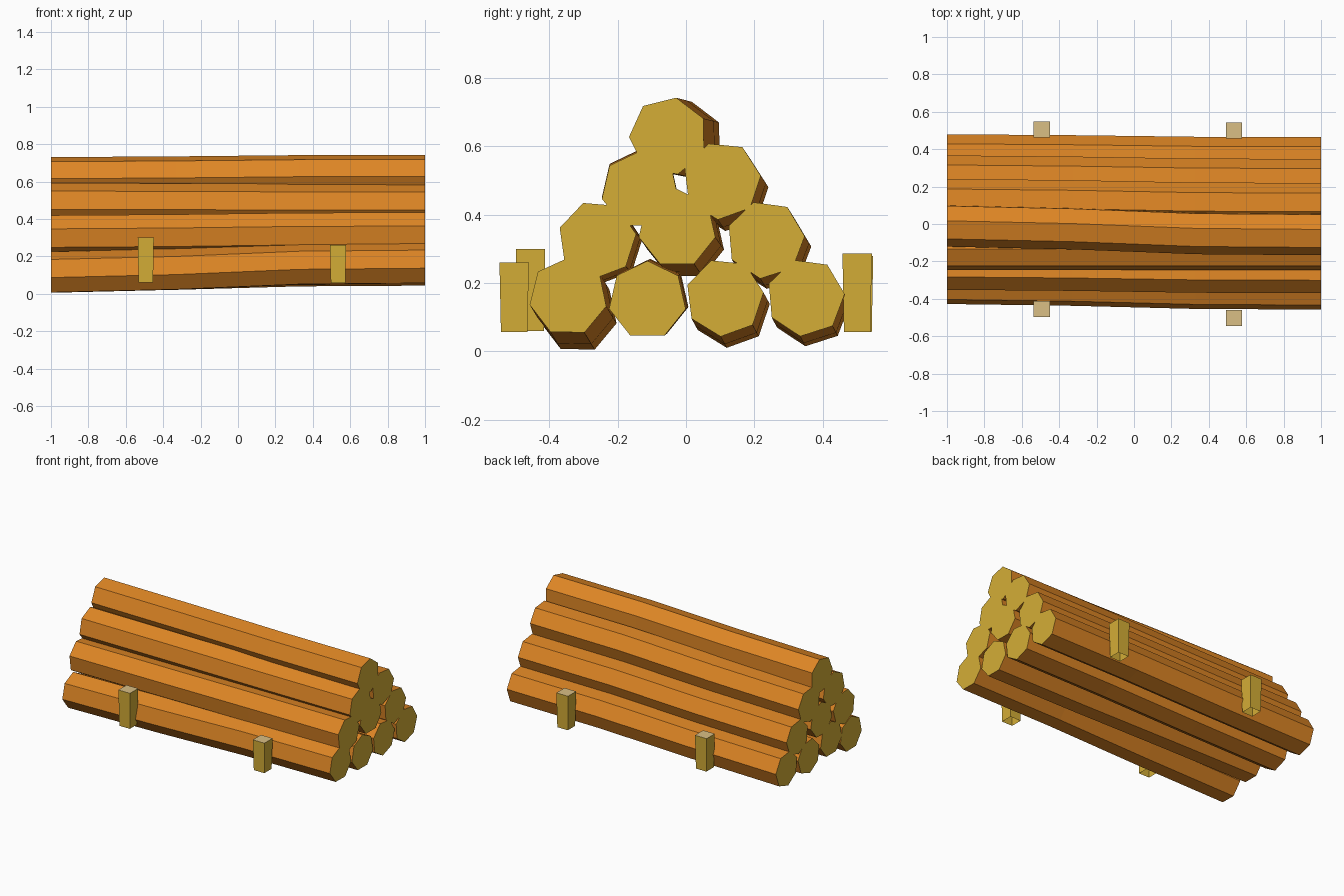
import bpy, bmesh, math

if "Cube" in bpy.data.objects:
    bpy.data.objects.remove(bpy.data.objects["Cube"])


def material(name, rgb):
    m = bpy.data.materials.new(name)
    m.diffuse_color = (*rgb, 1)
    m.use_nodes = True
    m.node_tree.nodes["Principled BSDF"].inputs["Base Color"].default_value = m.diffuse_color
    return m


BARK = material("orange bark", (0.73, 0.238, 0.018))
WOOD = material("yellow cut wood", (0.66, 0.42, 0.037))
TAN = material("pale tan", (0.70, 0.52, 0.235))


def finish(name, bm, mats):
    me = bpy.data.meshes.new(name)
    bm.to_mesh(me)
    bm.free()
    for m in mats:
        me.materials.append(m)
    ob = bpy.data.objects.new(name, me)
    bpy.context.collection.objects.link(ob)


# Slightly bent seven-sided log: four rings, drifting by (dy, dz) towards x = -1
def log(name, y, z, phase, dy, dz, r=0.115, n=7):
    bm = bmesh.new()
    rings = []
    for x, w in ((-1, 1), (-0.33, 0.68), (0.33, 0.12), (1, 0)):
        ring = []
        for i in range(n):
            a = math.radians(phase) + math.tau * i / n
            ring.append(bm.verts.new((x, y + dy * w + r * math.cos(a),
                                      z + dz * w + r * math.sin(a))))
        rings.append(ring)
    for a, b in zip(rings, rings[1:]):
        for i in range(n):
            j = (i + 1) % n
            bm.faces.new((a[i], a[j], b[j], b[i]))
    for ring in (rings[0], rings[-1]):
        bm.faces.new(ring).material_index = 1
    bmesh.ops.recalc_face_normals(bm, faces=bm.faces)
    finish(name, bm, [BARK, WOOD])


# Stake: tapered post, open underneath, pale top
def stake(name, x, y, z0, z1, half=0.043):
    bm = bmesh.new()
    bmesh.ops.create_cube(bm, size=2)
    for v in bm.verts:
        top = v.co.z > 0
        h = half if top else half * 0.9
        v.co = (x + v.co.x * h, y + v.co.y * h, z1 if top else z0)
    bm.normal_update()
    bmesh.ops.delete(bm, geom=[f for f in bm.faces if f.normal.z < -0.9],
                     context='FACES_ONLY')
    for f in bm.faces:
        f.material_index = 1 if f.normal.z > 0.9 else 0
    finish(name, bm, [WOOD, TAN])


# Pyramid of logs: centre y, z at x = 1, rotation, drift
LOGS = [
    (-0.345, 0.160, -14, 0.030, -0.050),
    (-0.113, 0.150, -13, 0.008, 0.006),
    (0.113, 0.158, 7, 0.018, -0.033),
    (0.350, 0.158, 5, 0.015, -0.029),
    (-0.260, 0.327, 8, 0.018, -0.015),
    (-0.026, 0.360, -13, 0.025, -0.036),
    (0.233, 0.327, 5, 0.019, -0.030),
    (-0.134, 0.472, -13, 0.000, 0.005),
    (0.105, 0.500, 7, 0.022, -0.033),
    (-0.052, 0.630, 27, 0.046, -0.012),
]
for k, spec in enumerate(LOGS):
    log(f"log_{k + 1}", *spec)

# Stakes holding the stack
stake("front_left_stake", -0.493, -0.455, 0.06, 0.30)
stake("front_right_stake", 0.535, -0.503, 0.057, 0.26)
stake("back_left_stake", -0.493, 0.505, 0.057, 0.28)
stake("back_right_stake", 0.535, 0.501, 0.057, 0.287)
